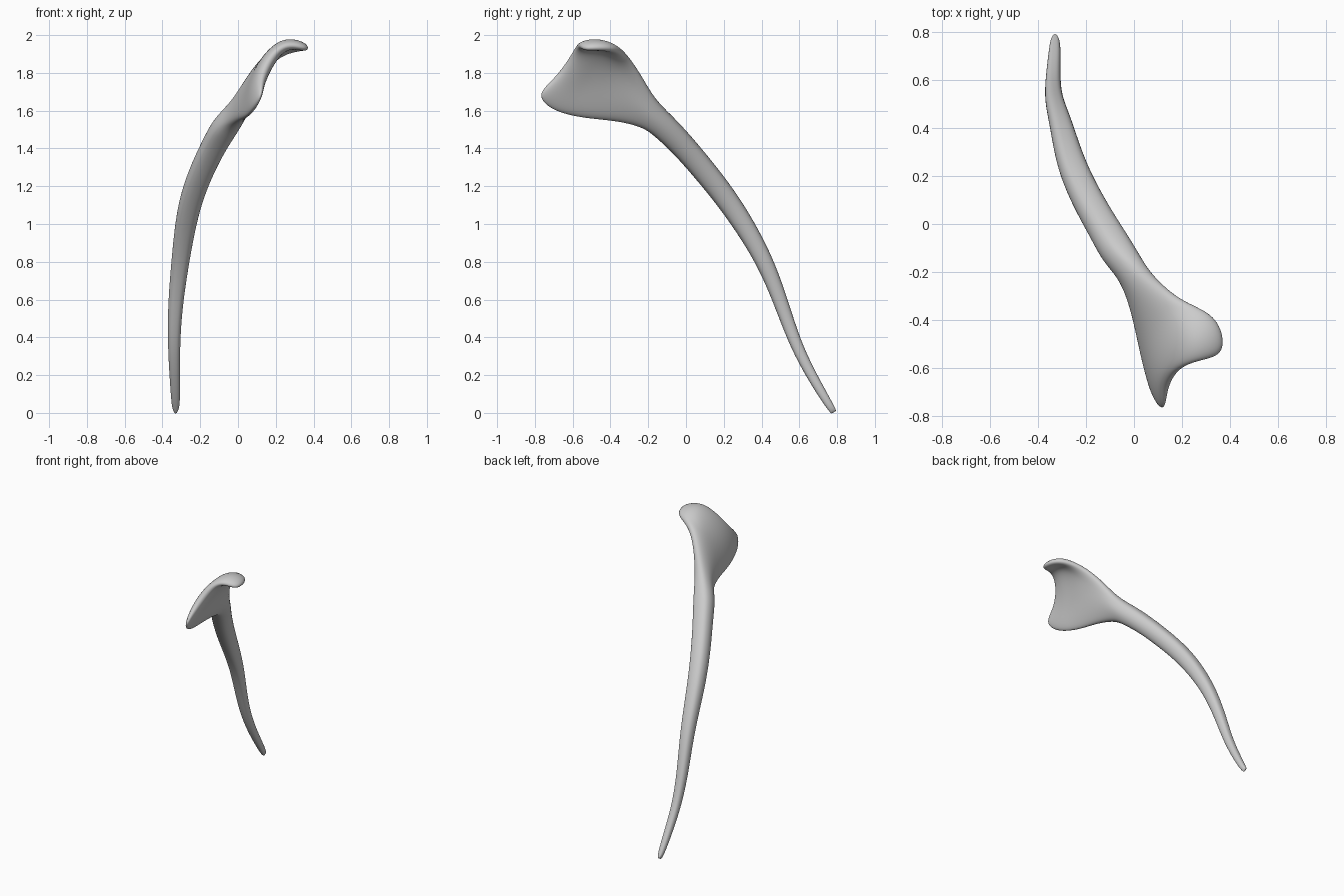
import bpy, bmesh
from mathutils import Vector

# Shaft stations: centre x, y, z, radius
shaft = [
    (-0.33, 0.785, 0.00, 0.017), (-0.33, 0.73, 0.085, 0.025),
    (-0.34, 0.595, 0.32, 0.031), (-0.335, 0.515, 0.55, 0.038),
    (-0.305, 0.42, 0.81, 0.047), (-0.265, 0.25, 1.09, 0.060),
    (-0.195, 0.10, 1.28, 0.064), (-0.125, -0.02, 1.42, 0.066),
    (-0.07, -0.115, 1.515, 0.072),
]
# Blade midsurface rows, lower edge to upper edge (the last points curl into a hook)
blade = [
    [(-0.03, -0.23, 1.515), (-0.02, -0.215, 1.55), (-0.005, -0.20, 1.59), (0.005, -0.185, 1.625), (0.015, -0.165, 1.66)],
    [(0.005, -0.37, 1.545), (0.025, -0.34, 1.61), (0.045, -0.305, 1.68), (0.065, -0.27, 1.74), (0.09, -0.235, 1.79)],
    [(0.03, -0.52, 1.555), (0.055, -0.47, 1.65), (0.085, -0.42, 1.75), (0.13, -0.36, 1.85), (0.19, -0.32, 1.915)],
    [(0.06, -0.64, 1.575), (0.075, -0.57, 1.69), (0.12, -0.49, 1.82), (0.22, -0.40, 1.95), (0.34, -0.37, 1.93)],
    [(0.09, -0.74, 1.615), (0.10, -0.65, 1.73), (0.145, -0.55, 1.85), (0.25, -0.48, 1.98), (0.385, -0.48, 1.93)],
    [(0.13, -0.795, 1.69), (0.125, -0.69, 1.775), (0.175, -0.61, 1.89), (0.26, -0.575, 1.955), (0.365, -0.555, 1.925)],
]
blade_thick = [0.056, 0.045, 0.038, 0.038, 0.040, 0.026]

rows, thick = [], []
centres = [Vector(s[:3]) for s in shaft]
for i, s in enumerate(shaft):
    t = (centres[min(i + 1, len(shaft) - 1)] - centres[max(i - 1, 0)]).normalized()
    w = Vector((0.0, 1.0, 0.6))
    w = (w - t * w.dot(t)).normalized()
    rows.append([centres[i] + w * s[3] * k for k in (-1, -0.6, 0, 0.6, 1)])
    thick.append(s[3])
rows += [[Vector(p) for p in r] for r in blade]
thick += blade_thick

# Give the midsurface two sides
bm = bmesh.new()
n, m = len(rows), 5
round_off = (0.5, 0.9, 1.05, 0.9, 0.5)
front, back = [], []
for i in range(n):
    f, b = [], []
    for j in range(m):
        du = rows[min(i + 1, n - 1)][j] - rows[max(i - 1, 0)][j]
        dv = rows[i][min(j + 1, m - 1)] - rows[i][max(j - 1, 0)]
        off = du.cross(dv).normalized() * thick[i] * round_off[j]
        if i >= len(shaft) + 2 and j == m - 1:
            off *= 1.5          # fuller hook lip
        f.append(bm.verts.new(rows[i][j] + off))
        b.append(bm.verts.new(rows[i][j] - off))
    front.append(f)
    back.append(b)

# Closed rings joined along the length, with strips at both ends
rings = [f + b[::-1] for f, b in zip(front, back)]
for a, b in zip(rings, rings[1:]):
    for k in range(2 * m):
        q = (k + 1) % (2 * m)
        bm.faces.new((a[k], a[q], b[q], b[k]))
for e in (0, n - 1):
    for j in range(m - 1):
        bm.faces.new((front[e][j], front[e][j + 1], back[e][j + 1], back[e][j]))
bmesh.ops.recalc_face_normals(bm, faces=bm.faces)
for f in bm.faces:
    f.smooth = True

mesh = bpy.data.meshes.new("curved_bone")
bm.to_mesh(mesh)
bm.free()
bone = bpy.data.objects.new("curved_bone", mesh)
bpy.context.collection.objects.link(bone)
sub = bone.modifiers.new("smooth", 'SUBSURF')
sub.levels = sub.render_levels = 3
